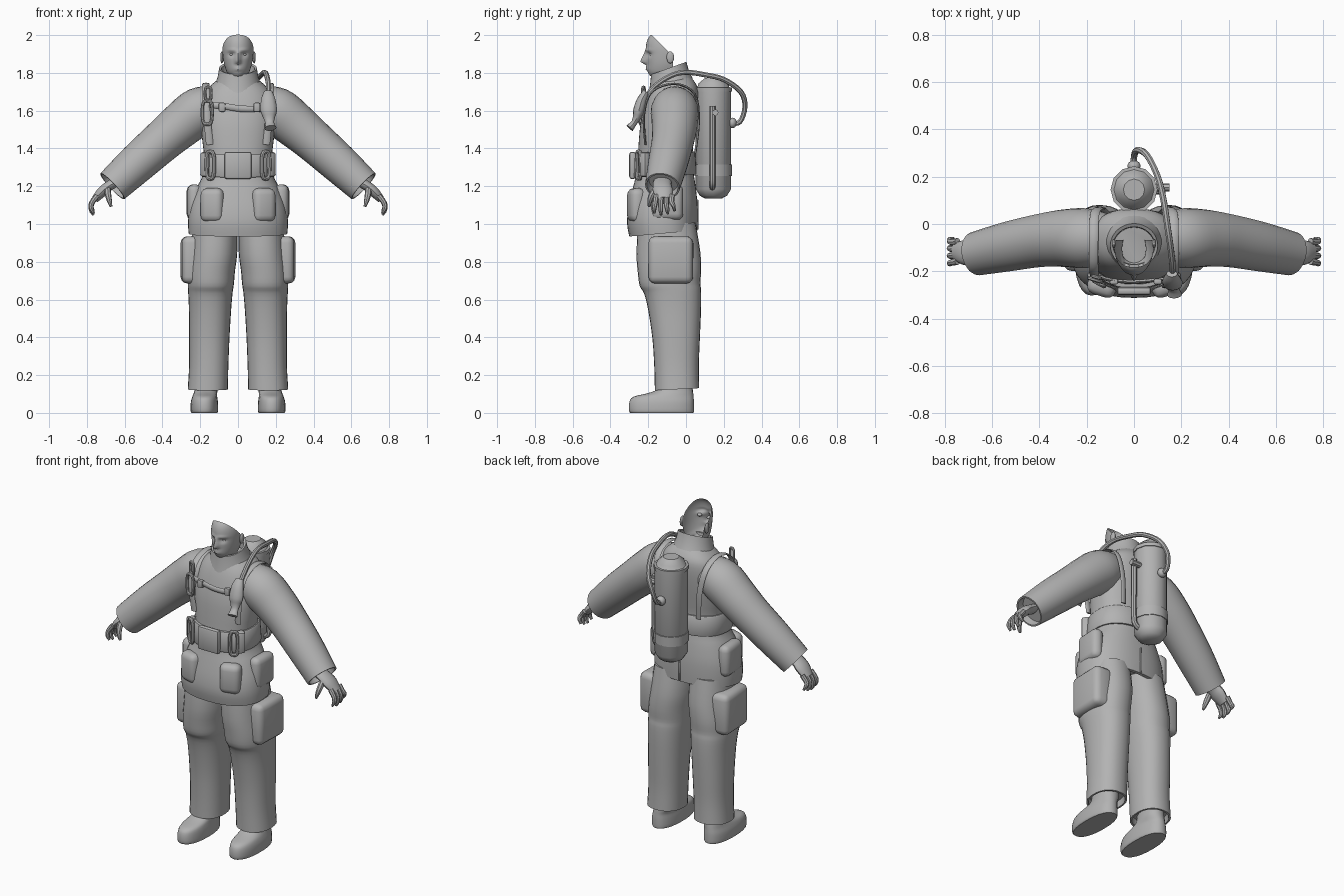
import bpy, bmesh, math
from mathutils import Vector, Matrix

grey = bpy.data.materials.new("grey")
grey.diffuse_color = (0.45, 0.45, 0.45, 1)


def finish(name, bm, mirror=False, angle=40):
    bmesh.ops.recalc_face_normals(bm, faces=bm.faces)
    me = bpy.data.meshes.new(name)
    bm.to_mesh(me)
    bm.free()
    me.materials.append(grey)
    me.polygons.foreach_set("use_smooth", [True] * len(me.polygons))
    me.set_sharp_from_angle(angle=math.radians(angle))
    ob = bpy.data.objects.new(name, me)
    bpy.context.collection.objects.link(ob)
    if mirror:
        ob.modifiers.new("mirror", 'MIRROR').use_mirror_merge = False
    return ob


def smooth(rows, k):
    """Catmull-Rom interpolation of rows of numbers."""
    rows = [list(map(float, r)) for r in rows]
    if k == 1:
        return rows
    p = [rows[0]] + rows + [rows[-1]]
    out = []
    for i in range(1, len(p) - 2):
        for j in range(k):
            t = j / k
            out.append([0.5 * (2 * b + (c - a) * t + (2 * a - 5 * b + 4 * c - d) * t * t
                        + (3 * b - a - 3 * c + d) * t ** 3)
                        for a, b, c, d in zip(p[i - 1], p[i], p[i + 1], p[i + 2])])
    return out + [rows[-1]]


def skin(rings, n, power=2.0, hollow=0, cap=True, closed=False):
    """Skin rings of (centre, u, v); hollow sinks the first end inward."""
    if hollow:
        c, u, v = rings[0]
        d = (rings[1][0] - c).normalized() * hollow
        rings = [(c + d, u * .85, v * .85), (c, u * .9, v * .9)] + rings
    bm = bmesh.new()
    loops = []
    for c, u, v in rings:
        loop = []
        for i in range(n):
            a = 2 * math.pi * i / n
            f = lambda q: math.copysign(abs(q) ** (2 / power), q)
            loop.append(bm.verts.new(c + u * f(math.cos(a)) + v * f(math.sin(a))))
        loops.append(loop)
    pairs = list(zip(loops, loops[1:])) + ([(loops[-1], loops[0])] if closed else [])
    for a, b in pairs:
        for i in range(n):
            j = (i + 1) % n
            bm.faces.new((a[i], a[j], b[j], b[i]))
    if cap and not closed:
        bm.faces.new(loops[0])
        bm.faces.new(loops[-1])
    return bm


def stack(rows, n=32, k=3, tilt=0.0, **kw):
    """Upright loft; rows are z, cx, rx, front y, back y."""
    rings = []
    for z, cx, rx, f, b in smooth(rows, k):
        ry = (b - f) / 2
        rings.append((Vector((cx, (f + b) / 2, z)), Vector((rx, 0, 0)),
                      Vector((0, ry, tilt * ry))))
    return skin(rings, n, **kw)


def tube(pts, n=10, k=4, wide=1.0, ref=(0, 1, 0), closed=False, **kw):
    """Sweep along x, y, z, radius points; wide stretches toward ref."""
    rows = smooth(pts, k)
    P = [Vector(r[:3]) for r in rows]
    u, rings, m = Vector(ref), [], len(P)
    for i, r in enumerate(rows):
        a, b = (P[i - 1], P[(i + 1) % m]) if closed else (P[max(i - 1, 0)], P[min(i + 1, m - 1)])
        t = (b - a).normalized()
        u = (u - t * u.dot(t)).normalized()
        rings.append((P[i], u * r[3] * wide, t.cross(u) * r[3]))
    return skin(rings, n, closed=closed, **kw)


def loop(c, w, h, r, turn=0.0):
    """Closed rounded link standing upright."""
    pts = []
    for i in range(20):
        a = 2 * math.pi * i / 20
        f = lambda q: math.copysign(abs(q) ** .6, q)
        x = f(math.cos(a)) * w / 2
        pts.append((c[0] + x * math.cos(turn), c[1] + x * math.sin(turn),
                    c[2] + f(math.sin(a)) * h / 2, r))
    return tube(pts, 8, 1, closed=True)


def box(c, size, bevel, turn=0.0, segs=3):
    bm = bmesh.new()
    m = Matrix.Translation(c) @ Matrix.Rotation(turn, 4, 'Z') @ Matrix.Diagonal((*size, 1))
    bmesh.ops.create_cube(bm, size=1, matrix=m)
    bmesh.ops.bevel(bm, geom=bm.edges[:], offset=bevel, segments=segs, affect='EDGES', profile=.5)
    return bm


def ball(c, size):
    bm = bmesh.new()
    m = Matrix.Translation(c) @ Matrix.Diagonal((*size, 1))
    bmesh.ops.create_uvsphere(bm, u_segments=14, v_segments=8, radius=1, matrix=m)
    return bm


# Head: a face shell, open at the back, with sculpted features
bm = stack([(1.68, 0, .058, -.165, -.03), (1.765, 0, .056, -.165, -.03), (1.785, 0, .05, -.19, -.02),
            (1.81, 0, .062, -.204, -.01), (1.85, 0, .074, -.208, 0), (1.90, 0, .081, -.211, .01),
            (1.94, 0, .082, -.212, .01), (1.975, 0, .076, -.204, 0), (2.0, 0, .065, -.186, -.02),
            (2.02, 0, .04, -.15, -.05)], n=64, k=5)
g = lambda d, s: math.exp(-(d / s) ** 2)
for v in bm.verts:
    x, y, z = v.co
    if y < -.12:
        up = max(0, min(1, (1.925 - z) / .065)) if z > 1.858 else max(0, (z - 1.84) / .018)
        v.co.y -= .034 * up * g(x, .013)                                   # nose
        v.co.y += .014 * g(abs(x) - .033, .018) * g(z - 1.898, .012)       # eye sockets
        v.co.y -= .007 * g(abs(x) - .032, .025) * g(z - 1.92, .008)        # brows
        v.co.y -= .008 * g(x, .022) * (g(z - 1.829, .006) + g(z - 1.817, .005))  # lips
for co, no in (((0, -.18, 2.0), (0, 1, 1)), ((0, -.068, 1.85), (0, 1, 0))):
    bmesh.ops.bisect_plane(bm, geom=bm.verts[:] + bm.edges[:] + bm.faces[:],
                           plane_co=co, plane_no=no, clear_outer=True)
finish("head", bm, angle=60)
finish("eye", ball((.032, -.18, 1.898), (.014, .013, .009)), True)
finish("ear", ball((.085, -.083, 1.882), (.009, .02, .032)), True)

# Collar: standing band, low at the front
finish("collar", stack([(1.73, 0, .125, -.2, .035), (1.775, 0, .108, -.19, .015), (1.825, 0, .1, -.185, .002),
                        (1.822, 0, .088, -.172, -.012), (1.76, 0, .085, -.165, -.015)],
                       k=1, tilt=.36, cap=False))

# Jacket body and skirt
finish("jacket", stack([(.95, 0, .262, -.30, .06), (1.02, 0, .264, -.312, .062), (1.1, 0, .253, -.305, .06),
                        (1.19, 0, .22, -.285, .05), (1.26, 0, .187, -.268, .04), (1.36, 0, .18, -.256, .035),
                        (1.45, 0, .19, -.25, .045), (1.55, 0, .197, -.24, .058), (1.65, 0, .188, -.217, .066),
                        (1.715, 0, .162, -.195, .06), (1.765, 0, .105, -.17, .03)],
                       n=40, tilt=.09, power=2.3, hollow=.05))
finish("jacket_front_pocket", box((.135, -.262, 1.1), (.125, .085, .18), .035, .3), True)
finish("jacket_side_pocket", box((.232, -.1, 1.115), (.075, .17, .19), .034, -.05), True)
finish("back_vent", box((0, .062, 1.05), (.012, .008, .16), .003, segs=1))

# Sleeves, starting at the open cuff
finish("sleeve", tube([(.665, -.125, 1.2, .093), (.53, -.095, 1.325, .105), (.40, -.07, 1.44, .112),
                       (.30, -.06, 1.525, .121), (.20, -.06, 1.6, .126), (.10, -.06, 1.63, .10)],
                      n=24, hollow=.04), True)

# Hands
finish("palm", tube([(.64, -.125, 1.225, .026), (.685, -.125, 1.2, .027), (.72, -.12, 1.17, .028),
                     (.757, -.115, 1.13, .02)], n=14, wide=1.85), True)
for i, name in enumerate(("index", "middle", "ring", "little")):
    y, d = -.158 + .028 * i, (.0, -.01, -.004, .012)[i]
    finish(name + "_finger", tube([(.745, y, 1.15, .015), (.772, y * 1.03, 1.115, .014),
                                   (.778, y * 1.06 + .004 * i, 1.085 + d, .012),
                                   (.764, y * 1.06 + .006 * i, 1.058 + d, .007)], n=8, k=3), True)
finish("thumb", tube([(.69, -.15, 1.195, .018), (.688, -.18, 1.155, .017), (.68, -.192, 1.12, .013),
                      (.672, -.195, 1.092, .007)], n=8, k=3), True)

# Trousers and thigh pockets
finish("trouser_leg", stack([(.125, .16, .106, -.165, .07), (.25, .155, .104, -.168, .068),
                             (.4, .152, .107, -.178, .074), (.55, .148, .112, -.2, .08),
                             (.64, .146, .118, -.222, .08), (.68, .144, .122, -.245, .076),
                             (.75, .14, .124, -.255, .08), (.85, .128, .124, -.262, .075),
                             (1.0, .122, .118, -.255, .05)], n=28, tilt=.05, power=2.25, hollow=.04), True)
finish("thigh_pocket", box((.238, -.08, .81), (.125, .235, .25), .035, -.04), True)

# Boots
finish("boot", stack([(0, .178, .068, -.295, .04), (.012, .178, .073, -.302, .042), (.055, .178, .072, -.3, .042),
                      (.085, .176, .066, -.28, .04), (.105, .172, .062, -.2, .038), (.13, .168, .06, -.15, .035),
                      (.2, .165, .058, -.14, .03)], n=24, power=2.3), True)

# Belt with buckle and hanging links
finish("belt", stack([(1.255, 0, .196, -.278, .052), (1.262, 0, .2, -.282, .055), (1.368, 0, .193, -.274, .049),
                      (1.375, 0, .188, -.27, .045)], n=40, k=1, tilt=.05, power=2.3))
finish("buckle", box((0, -.283, 1.31), (.145, .035, .145), .014, segs=2))
finish("belt_link", loop((.147, -.25, 1.312), .045, .145, .011, .5), True)
finish("belt_pouch", box((.17, -.215, 1.315), (.045, .05, .13), .012, .8, 2), True)

# Shoulder harness and chest strap
finish("shoulder_strap", tube([(.15, -.215, 1.42, .006), (.165, -.222, 1.58, .006), (.17, -.18, 1.7, .006),
                               (.17, -.06, 1.742, .006), (.165, .045, 1.69, .006), (.14, .068, 1.55, .006),
                               (.12, .05, 1.38, .006)], n=8, wide=3.2, ref=(1, 0, 0)), True)
finish("chest_strap", tube([(-.15, -.222, 1.63, .008), (-.08, -.24, 1.625, .008), (.02, -.243, 1.61, .008),
                            (.15, -.23, 1.61, .008)], n=8, wide=2.1, ref=(0, 0, 1)))
for x in (-.085, .1):
    finish("strap_clip", box((x, -.243, 1.618), (.035, .024, .048), .007, segs=2))
finish("carabiner", loop((-.163, -.236, 1.59), .055, .125, .009, -.3))
finish("carabiner_ring", loop((-.158, -.225, 1.69), .034, .07, .008, -.3))

# Air tank with bands, side pipe and valve
finish("tank", stack([(1.135, 0, .045, .1, .19), (1.15, 0, .072, .073, .217), (1.185, 0, .094, .051, .239),
                      (1.715, 0, .094, .051, .239), (1.72, 0, .086, .059, .231), (1.745, 0, .078, .067, .223),
                      (1.772, 0, .045, .1, .19)], n=12, k=1))
for z, h in ((1.285, .06), (1.712, .022)):
    finish("tank_band", stack([(z - h / 2, 0, .099, .046, .244), (z + h / 2, 0, .099, .046, .244)], n=12, k=1))
finish("side_pipe", tube([(.118, .14, 1.625, .016), (.118, .14, 1.4, .016), (.118, .14, 1.25, .016),
                          (.105, .14, 1.205, .016), (.06, .14, 1.185, .016)], n=8))
finish("side_nozzle", tube([(.08, .155, 1.59, .017), (.15, .155, 1.59, .017)], n=8, k=1))
finish("valve", ball((0, .245, 1.535), (.028, .024, .028)))

# Air hose over the shoulder, ending in the breathing piece
finish("air_hose", tube([(0, .235, 1.535, .014), (0, .285, 1.54, .014), (.015, .312, 1.62, .014),
                         (.055, .29, 1.7, .014), (.1, .2, 1.765, .014), (.125, .1, 1.79, .014),
                         (.14, 0, 1.803, .014), (.152, -.08, 1.785, .014), (.162, -.165, 1.73, .014),
                         (.162, -.22, 1.66, .014)], n=8))
finish("breathing_piece", tube([(.16, -.21, 1.7, .016), (.16, -.232, 1.66, .026), (.163, -.25, 1.6, .03),
                                (.165, -.26, 1.565, .022), (.168, -.275, 1.535, .016), (.172, -.298, 1.508, .022)],
                               n=12, k=3, wide=1.45, ref=(1, 0, 0)))
